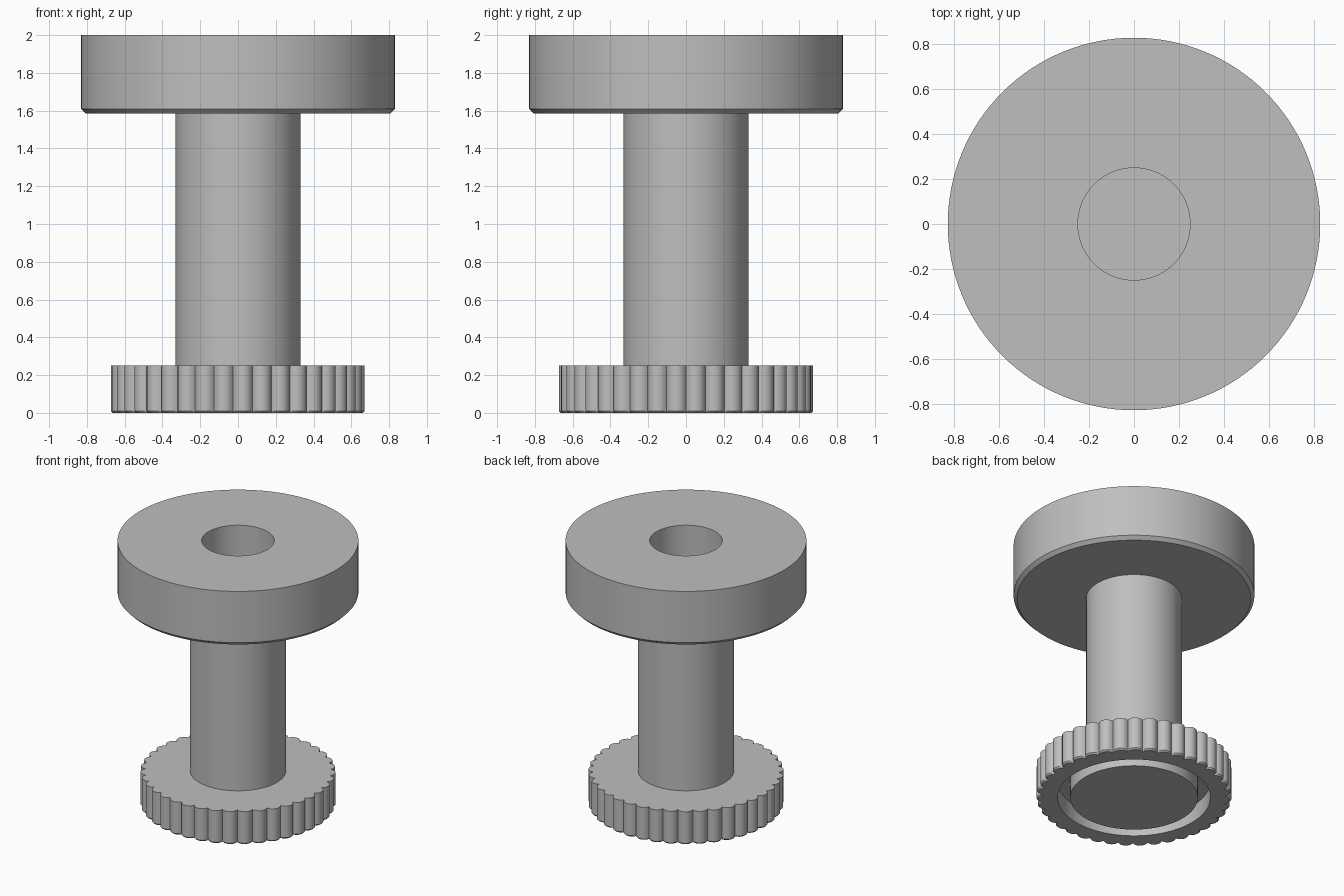
import bpy, bmesh, math

cube = bpy.data.objects.get("Cube")
if cube:
    bpy.data.objects.remove(cube, do_unlink=True)

# One plain grey for the whole model
grey = bpy.data.materials.new("light_grey")
grey.use_nodes = True
colour = (0.52, 0.52, 0.52, 1)
grey.diffuse_color = colour
grey.node_tree.nodes["Principled BSDF"].inputs["Base Color"].default_value = colour

TEETH = 39
TOOTH_STEPS = 8
TOOTH_RADIUS = 0.055
TOOTH_CENTRE = 0.618


def flute(angle):
    """Radius of the knurled rim: round ribs with a valley at angle zero."""
    pitch = 2 * math.pi / TEETH
    off = (angle % pitch) - pitch / 2
    side = TOOTH_CENTRE * math.sin(off)
    return TOOTH_CENTRE * math.cos(off) + math.sqrt(TOOTH_RADIUS**2 - side**2)


def lathe(name, profile, steps, closed=False):
    """Turn (radius, z) points about z; a radius may be a function of angle."""
    bm = bmesh.new()
    rings = []
    for radius, z in profile:
        if radius == 0:
            rings.append([bm.verts.new((0, 0, z))] * steps)
            continue
        ring = []
        for i in range(steps):
            a = 2 * math.pi * i / steps
            r = radius(a) if callable(radius) else radius
            ring.append(bm.verts.new((r * math.cos(a), r * math.sin(a), z)))
        rings.append(ring)
    pairs = list(zip(rings, rings[1:]))
    if closed:
        pairs.append((rings[-1], rings[0]))
    for low, high in pairs:
        for i in range(steps):
            j = (i + 1) % steps
            corners = dict.fromkeys((low[i], low[j], high[j], high[i]))
            bm.faces.new(list(corners))
    bmesh.ops.recalc_face_normals(bm, faces=bm.faces)
    mesh = bpy.data.meshes.new(name)
    bm.to_mesh(mesh)
    bm.free()
    obj = bpy.data.objects.new(name, mesh)
    bpy.context.collection.objects.link(obj)
    mesh.materials.append(grey)
    bpy.ops.object.select_all(action="DESELECT")
    obj.select_set(True)
    bpy.context.view_layer.objects.active = obj
    bpy.ops.object.shade_smooth_by_angle(angle=math.radians(30))
    return obj


# Hollow spindle with the wide, chamfered flange on top
lathe("spindle_and_flange", [
    (0.25, 0.24), (0.33, 0.24), (0.33, 1.585), (0.805, 1.585),
    (0.83, 1.61), (0.83, 2.0), (0.25, 2.0),
], 128, closed=True)

# Knurled foot with a ring groove in its underside
lathe("knurled_foot", [
    (0, 0), (0.44, 0), (0.44, 0.13), (0.526, 0.13), (0.526, 0),
    (lambda a: flute(a) - 0.01, 0), (flute, 0.01), (flute, 0.25), (0, 0.25),
], TEETH * TOOTH_STEPS)
